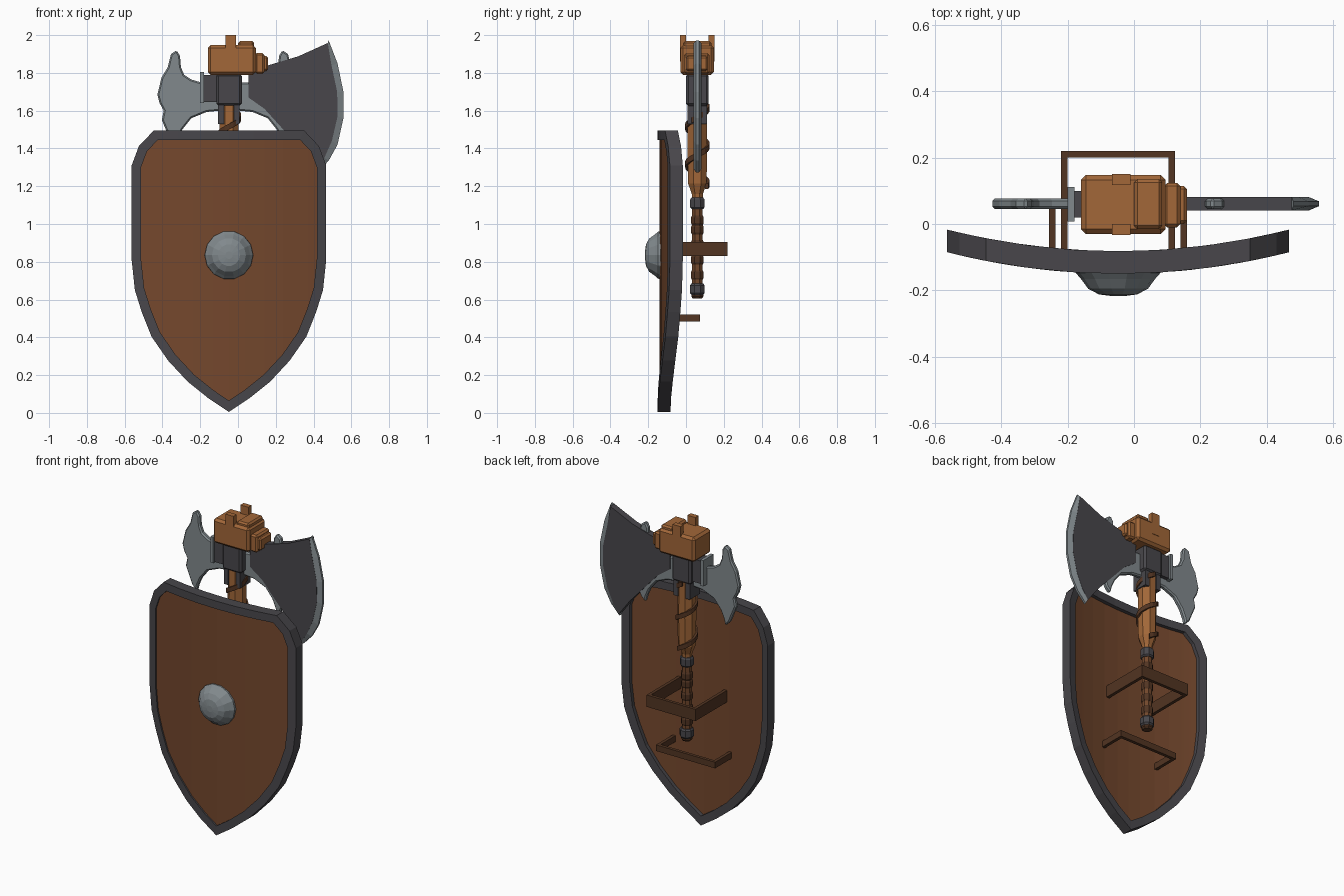
import bpy, bmesh, math
from mathutils import Vector

if "Cube" in bpy.data.objects:
    bpy.data.objects.remove(bpy.data.objects["Cube"])


def material(name, rgb):
    m = bpy.data.materials.new(name)
    m.diffuse_color = (*rgb, 1)
    m.use_nodes = True
    m.node_tree.nodes["Principled BSDF"].inputs["Base Color"].default_value = m.diffuse_color
    return m


WOOD = material("warm wood", (0.36, 0.135, 0.04))
BOARD = material("shield brown", (0.175, 0.064, 0.026))
GRIP = material("grip brown", (0.17, 0.065, 0.025))
LEATHER = material("dark leather", (0.085, 0.035, 0.016))
IRON = material("dark iron", (0.065, 0.062, 0.07))
STEEL = material("light steel", (0.22, 0.25, 0.265))
CX, AY = -0.048, 0.06      # centre line, depth of the axe


def make(name, verts, faces, mat, bevel=0.0):
    bm = bmesh.new()
    vs = [bm.verts.new(v) for v in verts]
    for f in faces:
        bm.faces.new([vs[i] for i in f])
    bmesh.ops.recalc_face_normals(bm, faces=bm.faces)
    me = bpy.data.meshes.new(name)
    bm.to_mesh(me)
    bm.free()
    me.materials.append(mat)
    ob = bpy.data.objects.new(name, me)
    bpy.context.collection.objects.link(ob)
    if bevel:
        b = ob.modifiers.new("bevel", 'BEVEL')
        b.width, b.segments = bevel, 1
        b.limit_method, b.angle_limit = 'ANGLE', math.radians(60)
    return ob


def box(name, x, y, z, mat, bevel=0.0):
    v = [(a, b, c) for a in x for b in y for c in z]
    f = [(0, 1, 3, 2), (4, 5, 7, 6), (0, 1, 5, 4), (2, 3, 7, 6), (0, 2, 6, 4), (1, 3, 7, 5)]
    return make(name, v, f, mat, bevel)


def prism(name, pts, y0, y1, mat, bevel=0.0):
    n = len(pts)
    v = [(x, y0, z) for x, z in pts] + [(x, y1, z) for x, z in pts]
    f = [range(n), range(n, 2 * n)] + [(i, (i + 1) % n, n + (i + 1) % n, n + i) for i in range(n)]
    return make(name, v, f, mat, bevel)


def lathe(name, profile, mat, sides=8):
    # profile of (radius, height) turned about the shaft axis
    v, f = [], []
    for r, z in profile:
        for k in range(sides):
            a = 2 * math.pi * (k + 0.5) / sides
            v.append((CX + r * math.cos(a), AY + r * math.sin(a), z))
    for j in range(len(profile) - 1):
        for k in range(sides):
            l = (k + 1) % sides
            f.append((j * sides + k, j * sides + l, (j + 1) * sides + l, (j + 1) * sides + k))
    f += [range(sides), range(len(v) - sides, len(v))]
    return make(name, v, f, mat)


def bow(dx):
    # shield curvature: front surface depth at a distance from the centre
    return -0.15 + 0.065 * (dx / 0.515) ** 2


def inset(pts, d):
    # mitred inward offset of a clockwise outline
    out = []
    for i, p in enumerate(pts):
        p = Vector(p)
        a = (p - Vector(pts[i - 1])).normalized()
        b = (Vector(pts[(i + 1) % len(pts)]) - p).normalized()
        na, nb = Vector((a.y, -a.x)), Vector((b.y, -b.x))
        out.append(p + (na + nb) * d / (1 + na.dot(nb)))
    return out


def interp(x, pts):
    for (x0, z0), (x1, z1) in zip(pts, pts[1:]):
        if x <= x1 + 1e-6:
            return z0 + (z1 - z0) * (x - x0) / (x1 - x0)
    return pts[-1][1]


# Shield rim
half = [(0, 1.495), (0.13, 1.495), (0.27, 1.495), (0.398, 1.495), (0.477, 1.412),
        (0.515, 1.31), (0.515, 0.81), (0.498, 0.65), (0.462, 0.535), (0.41, 0.404),
        (0.322, 0.277), (0.219, 0.166), (0.112, 0.08), (0, 0.005)]
outline = half + [(-x, z) for x, z in half[-2:0:-1]]
inner = inset(outline, 0.05)
n = len(outline)
verts = []
for loop, off in ((outline, 0), (inner, 0), (inner, 0.068), (outline, 0.068)):
    verts += [(CX + x, bow(x) + off, z) for x, z in loop]
faces = [(k * n + i, k * n + (i + 1) % n, (k + 1) % 4 * n + (i + 1) % n, (k + 1) % 4 * n + i)
         for k in range(4) for i in range(n)]
make("shield_rim", verts, faces, IRON)

# Shield board, curved strips recessed inside the rim
edge = [tuple(p) for p in inset(outline, 0.046)[:len(half)]]
top, bottom = edge[:6], edge[:5:-1]
cols = sorted({round(p[0], 4) for p in bottom} | {0.385, 0.435})
cols = [-x for x in cols[:0:-1]] + cols
verts, faces = [], []
for x in cols:
    zt, zb = interp(abs(x), top), interp(abs(x), bottom)
    verts += [(CX + x, bow(x) + o, z) for o, z in
              ((0.01, zb), (0.01, zt), (0.045, zt), (0.045, zb))]
for i in range(len(cols) - 1):
    for k in range(4):
        l = (k + 1) % 4
        faces.append((4 * i + k, 4 * i + l, 4 * i + 4 + l, 4 * i + 4 + k))
make("shield_board", verts, faces, BOARD)

# Shield boss: faceted dome pointing forward
sides = 14
rings = [(0.13, -0.12), (0.128, -0.147), (0.112, -0.165), (0.09, -0.195), (0.058, -0.212), (0.02, -0.217)]
verts = [(CX + r * math.cos(2 * math.pi * k / sides), y, 0.835 + r * math.sin(2 * math.pi * k / sides))
         for r, y in rings for k in range(sides)]
faces = [(j * sides + k, j * sides + (k + 1) % sides, (j + 1) * sides + (k + 1) % sides, (j + 1) * sides + k)
         for j in range(len(rings) - 1) for k in range(sides)]
faces += [range(sides), range(len(verts) - sides, len(verts))]
make("shield_boss", verts, faces, STEEL)

# Arm strap and hand strap behind the shield
for name, x0, x1, y1, z0, z1 in (("arm_strap", -0.22, 0.124, 0.22, 0.83, 0.905),
                                 ("hand_strap", -0.256, 0.16, 0.073, 0.483, 0.522)):
    t = 0.02
    v = [(x0, -0.11), (x0, y1), (x1, y1), (x1, -0.11),
         (x1 - t, -0.11), (x1 - t, y1 - t), (x0 + t, y1 - t), (x0 + t, -0.11)]
    f = [(0, 1, 6, 7), (1, 2, 5, 6), (2, 3, 4, 5)]
    f = f + [tuple(i + 8 for i in q) for q in f]
    f += [(i, (i + 1) % 8, (i + 1) % 8 + 8, i + 8) for i in range(8)]
    make(name, [(x, y, z) for z in (z0, z1) for x, y in v], f, LEATHER)

# Axe shaft, grip, ferrules
lathe("axe_shaft", [(0.03, 1.12), (0.032, 1.16), (0.053, 1.215), (0.056, 1.4), (0.053, 1.8)], WOOD)
lathe("upper_ferrule", [(0.034, 1.08), (0.041, 1.088), (0.041, 1.13), (0.034, 1.14)], IRON)
lathe("axe_grip", [(0.03, 0.66), (0.03, 1.1)], GRIP)
for i, z in enumerate((0.73, 0.81, 0.89, 0.97, 1.02)):
    lathe(f"grip_ring_{i}", [(0.031, z - 0.025), (0.036, z - 0.015), (0.036, z + 0.015), (0.031, z + 0.025)], LEATHER)
lathe("pommel", [(0.034, 0.625), (0.042, 0.635), (0.042, 0.675), (0.034, 0.685)], IRON)
lathe("pommel_cap", [(0.026, 0.605), (0.034, 0.615), (0.034, 0.63)], LEATHER)

# Leather wrap spiralling up the shaft
steps, pitch = 36, 0.2
verts, faces = [], []
for i in range(steps + 1):
    z = 1.2 + 0.42 * i / steps
    a = -math.pi / 2 + 2 * math.pi * (z - 1.515) / pitch
    verts += [(CX + r * math.cos(a), AY + r * math.sin(a), z + h)
              for r, h in ((0.045, -0.015), (0.065, -0.015), (0.065, 0.015), (0.045, 0.015))]
for i in range(steps):
    faces += [(4 * i + k, 4 * i + (k + 1) % 4, 4 * i + 4 + (k + 1) % 4, 4 * i + 4 + k) for k in range(4)]
faces += [(0, 1, 2, 3), tuple(range(4 * steps, 4 * steps + 4))]
make("shaft_wrap", verts, faces, LEATHER)

# Iron collar, side socket and langets
box("head_collar", (-0.115, 0.02), (0.0, 0.12), (1.625, 1.795), IRON, 0.012)
box("side_socket", (-0.182, -0.11), (0.02, 0.1), (1.645, 1.79), IRON)
box("socket_plate", (-0.2, -0.18), (0.008, 0.112), (1.64, 1.805), STEEL)
for i, s in enumerate((-1, 1)):
    x = CX + s * 0.042
    box(f"langet_{i}", (x - 0.015, x + 0.015), (AY - 0.052, AY + 0.052), (1.53, 1.64), IRON)

# Wooden head block with its raised pieces
box("head_block", (-0.16, 0.095), (-0.03, 0.148), (1.79, 1.947), WOOD, 0.015)
box("head_step", (0.0, 0.085), (-0.015, 0.135), (1.93, 1.968), WOOD, 0.01)
box("head_nub", (0.09, 0.14), (-0.01, 0.124), (1.795, 1.905), WOOD, 0.01)
box("head_nub_end", (0.13, 0.16), (0.0, 0.115), (1.81, 1.89), WOOD, 0.01)
for i, (y0, y1) in enumerate(((-0.033, 0.0), (0.118, 0.151))):
    box(f"head_tab_{i}", (-0.066, -0.01), (y0, y1), (1.86, 2.0), WOOD)

# Steel double crescent, mirrored about the shaft
wing = [(0, 1.75), (0.152, 1.75), (0.202, 1.765), (0.24, 1.79), (0.257, 1.83), (0.262, 1.89), (0.28, 1.92),
        (0.31, 1.9), (0.327, 1.83), (0.36, 1.775), (0.382, 1.685), (0.37, 1.64), (0.348, 1.60), (0.358, 1.55),
        (0.337, 1.5), (0.312, 1.44), (0.282, 1.41), (0.272, 1.45), (0.25, 1.5), (0.202, 1.56), (0.122, 1.593), (0, 1.605)]
crescent = [(CX + 0.003 - x, z) for x, z in wing] + [(CX + 0.003 + x, z) for x, z in wing[-2:0:-1]]
prism("steel_crescent", crescent, 0.045, 0.077, STEEL, 0.008)

# Large dark blade with a tapered bright cutting edge
ridge = [(0.475, 1.958), (0.495, 1.84), (0.525, 1.7), (0.527, 1.57), (0.497, 1.44), (0.457, 1.35), (0.415, 1.29)]
cut = [(0.48, 1.972), (0.527, 1.85), (0.558, 1.7), (0.558, 1.56), (0.527, 1.42), (0.48, 1.335), (0.42, 1.272)]
body = [(0.055, 1.67), (0.055, 1.79), (0.16, 1.84), (0.32, 1.888)] + ridge + [(0.34, 1.39), (0.24, 1.5), (0.14, 1.61)]
prism("dark_blade", body, 0.04, 0.082, IRON)
m = len(ridge)
verts = [(x, y, z) for pts, y in ((ridge, 0.041), (cut, 0.054), (cut, 0.068), (ridge, 0.081)) for x, z in pts]
faces = [(k * m + i, k * m + i + 1, (k + 1) % 4 * m + i + 1, (k + 1) % 4 * m + i)
         for k in range(4) for i in range(m - 1)]
faces += [(0, m, 2 * m, 3 * m), (m - 1, 2 * m - 1, 3 * m - 1, 4 * m - 1)]
make("cutting_edge", verts, faces, STEEL)
